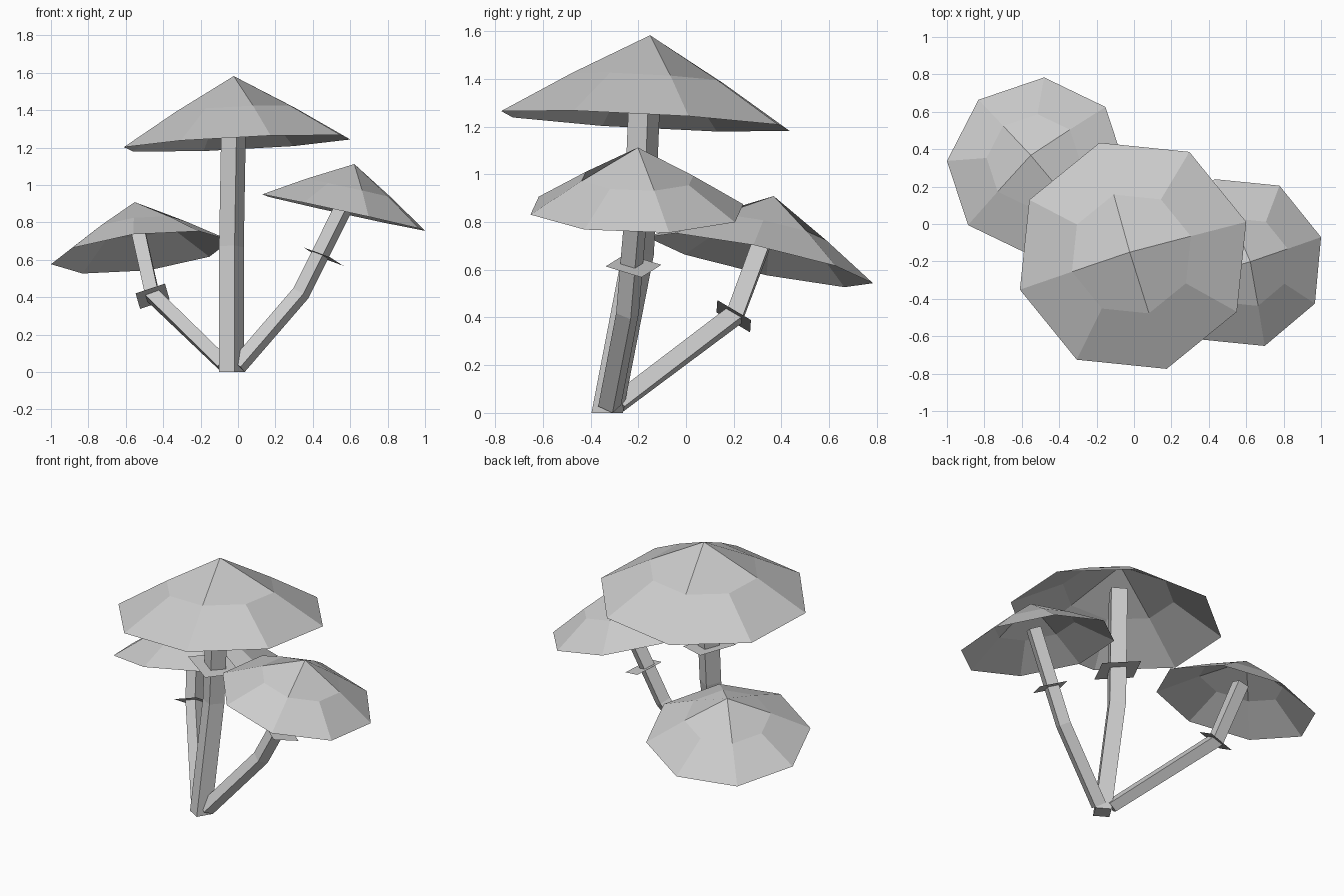
import bpy
import bmesh
from math import cos, sin, radians, tau
from mathutils import Vector

cube = bpy.data.objects.get("Cube")
if cube:
    bpy.data.objects.remove(cube)

grey = bpy.data.materials.new("plain_grey")
grey.use_nodes = True
grey.diffuse_color = (0.6, 0.6, 0.6, 1)
grey.node_tree.nodes["Principled BSDF"].inputs["Base Color"].default_value = (0.6, 0.6, 0.6, 1)


def ring(bm, center, normal, radius, count, turn):
    """Regular polygon of vertices lying square to the normal."""
    tilt = Vector((0, 0, 1)).rotation_difference(Vector(normal))
    verts = []
    for i in range(count):
        a = radians(turn) + tau * i / count
        p = Vector(center) + tilt @ Vector((cos(a), sin(a), 0)) * radius
        p.z = max(p.z, 0)
        verts.append(bm.verts.new(p))
    return verts


def bridge(bm, low, high):
    n = len(low)
    for i in range(n):
        j = (i + 1) % n
        bm.faces.new((low[i], low[j], high[j], high[i]))


def finish(bm, name):
    mesh = bpy.data.meshes.new(name)
    bm.to_mesh(mesh)
    bm.free()
    mesh.materials.append(grey)
    obj = bpy.data.objects.new(name, mesh)
    bpy.context.collection.objects.link(obj)


def make_cap(name, center, normal, radius, turn):
    """Open eight-sided cap whose top is made of four quads."""
    bm = bmesh.new()
    axis = Vector(normal).normalized()
    center = Vector(center)
    height = radius * 0.57
    rim = ring(bm, center, axis, radius, 8, turn)
    mid = ring(bm, center + axis * height * 0.5, axis, radius * 0.525, 8, turn)
    apex = bm.verts.new(center + axis * height)
    bridge(bm, rim, mid)
    for i in range(0, 8, 2):
        bm.faces.new((apex, mid[i], mid[i + 1], mid[(i + 2) % 8]))
    finish(bm, name)


def make_stem(name, path, first_normal, radius, turn):
    """Square stem with one bend."""
    bm = bmesh.new()
    a, b, c = (Vector(p) for p in path)
    lower, upper = (b - a).normalized(), (c - b).normalized()
    normals = (first_normal or lower, lower + upper, upper)
    rings = [ring(bm, p, n, radius, 4, turn) for p, n in zip((a, b, c), normals)]
    bridge(bm, rings[0], rings[1])
    bridge(bm, rings[1], rings[2])
    bm.faces.new(rings[0][::-1])
    bm.faces.new(rings[2])
    finish(bm, name)


def make_skirt(name, center, normal, radius, turn):
    """Thin square collar around the stem."""
    bm = bmesh.new()
    bm.faces.new(ring(bm, center, normal, radius, 4, turn))
    finish(bm, name)


# Tall middle mushroom
make_cap("middle_cap", (-0.005, -0.17, 1.223), (-0.05, 0.054, 1), 0.632, 16.6)
make_stem("middle_stem", [(-0.035, -0.33, 0), (-0.035, -0.2, 0.67), (-0.022, -0.17, 1.42)],
          (0, 0, 1), 0.068, 14)
make_skirt("middle_skirt", (-0.035, -0.19, 0.9), (0.185, 0, 1), 0.166, 16)

# Low mushroom leaning back to the right side
make_cap("right_cap", (-0.52, 0.31, 0.64), (-0.12, 0.214, 1), 0.485, 41)
make_stem("right_stem", [(-0.07, -0.29, 0.03), (-0.457, 0.205, 0.41), (-0.535, 0.335, 0.76)],
          None, 0.052, 41)
make_skirt("right_skirt", (-0.457, 0.2, 0.405), (-0.345, 0.65, 1), 0.117, 41)

# Medium mushroom leaning to the left side
make_cap("left_cap", (0.565, -0.206, 0.8525), (0.219, 0.017, 1), 0.466, 17)
make_stem("left_stem", [(0, -0.32, 0.03), (0.335, -0.245, 0.42), (0.6, -0.2, 0.95)],
          None, 0.05, 17)
make_skirt("left_skirt", (0.457, -0.22, 0.617), (0.43, 0.1, 1), 0.122, 17)
